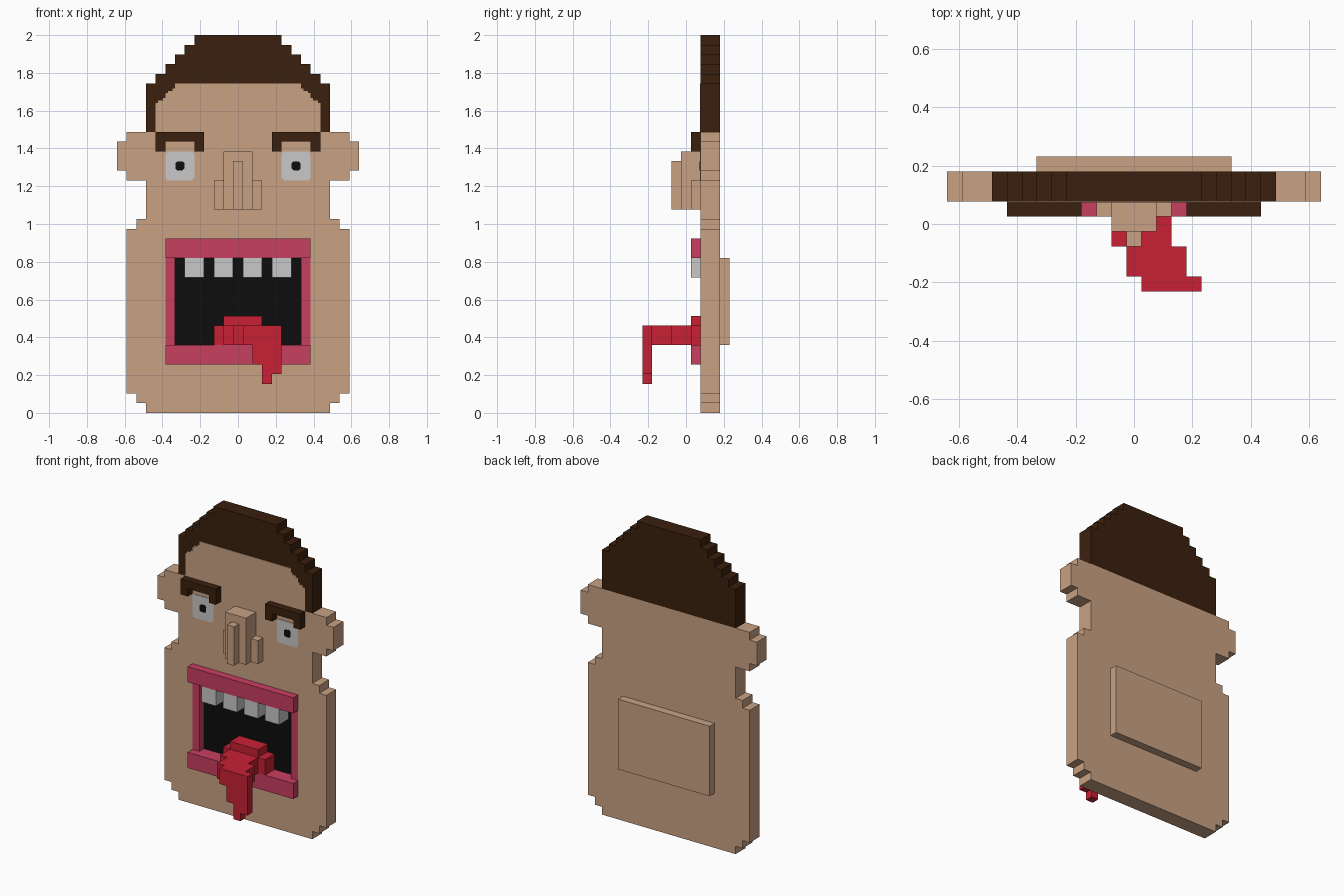
import bpy, bmesh, math

if "Cube" in bpy.data.objects:
    bpy.data.objects.remove(bpy.data.objects["Cube"])

U = 2 / 39            # one block of the grid
FRONT, BACK = 1.5, 3.5  # head slab in y, in blocks


def material(name, r, g, b):
    m = bpy.data.materials.new(name)
    m.diffuse_color = (r, g, b, 1)
    m.use_nodes = True
    m.node_tree.nodes["Principled BSDF"].inputs["Base Color"].default_value = m.diffuse_color
    return m


SKIN = material("skin", 0.584, 0.361, 0.231)
HAIR = material("dark brown hair", 0.042, 0.0144, 0.004)
LIP = material("pink lips", 0.578, 0.05, 0.117)
RED = material("red tongue", 0.578, 0.0144, 0.034)
WHITE = material("off white", 0.578, 0.578, 0.578)
BLACK = material("black", 0.004, 0.004, 0.004)


def finish(name, bm, mat):
    bmesh.ops.recalc_face_normals(bm, faces=bm.faces[:])
    bmesh.ops.scale(bm, vec=(U, U, U), verts=bm.verts[:])
    me = bpy.data.meshes.new(name)
    bm.to_mesh(me)
    bm.free()
    ob = bpy.data.objects.new(name, me)
    bpy.context.collection.objects.link(ob)
    me.materials.append(mat)
    return ob


def blocks(name, mat, boxes, mirror=False):
    """Object from boxes (x0, x1, y0, y1, z0, z1) in block units."""
    bm = bmesh.new()
    if mirror:
        boxes = boxes + [(-b[1], -b[0], *b[2:]) for b in boxes]
    for x0, x1, y0, y1, z0, z1 in boxes:
        vs = bmesh.ops.create_cube(bm, size=1)["verts"]
        for v in vs:
            v.co.x = x1 if v.co.x > 0 else x0
            v.co.y = y1 if v.co.y > 0 else y0
            v.co.z = z1 if v.co.z > 0 else z0
    return finish(name, bm, mat)


def extruded(name, mat, outlines, y0, y1):
    """Object from (x, z) outlines extruded from y0 to y1."""
    bm = bmesh.new()
    for pts in outlines:
        f = bm.faces.new([bm.verts.new((x, y0, z)) for x, z in pts])
        ext = bmesh.ops.extrude_face_region(bm, geom=[f])["geom"]
        for g in ext:
            if isinstance(g, bmesh.types.BMVert):
                g.co.y = y1
    return finish(name, bm, mat)


def stepped(z0, steps):
    """Symmetric outline from (half width, top z) steps."""
    side, z = [], z0
    for w, top in steps:
        side += [(w, z), (w, top)]
        z = top
    return side + [(-x, z) for x, z in reversed(side)]


def chamfered(cx, cz, h, c):
    """Square of half size h with corners cut by c."""
    k = h - c
    return [(cx + x, cz + z) for x, z in
            [(k, -h), (h, -k), (h, k), (k, h), (-k, h), (-h, k), (-h, -k), (-k, -h)]]


# Head slab with ears, and the mouth hollow cut into its front
head = extruded("head", SKIN, [stepped(0, [
    (9.5, 1), (10.5, 2), (11.5, 19), (10.5, 20), (9.5, 24),
    (11.5, 25), (12.5, 28), (11.5, 29)])], FRONT, BACK)
cutter = blocks("mouth_cutter", BLACK, [(-7.5, 7.5, 0, 2.5, 5, 18)])
cutter.hide_render = True
cut = head.modifiers.new("mouth", "BOOLEAN")
cut.operation = "DIFFERENCE"
cut.solver = "EXACT"
cut.object = cutter
bpy.context.view_layer.objects.active = head
bpy.ops.object.modifier_apply(modifier=cut.name)
bpy.data.objects.remove(cutter)

blocks("head_back_plate", SKIN, [(-6.5, 6.5, BACK, 4.5, 7, 16)])

# Hair and the forehead showing in front of it
extruded("hair", HAIR, [stepped(29, [
    (9.5, 34), (8.5, 35), (7.5, 36), (6.5, 37), (5.5, 38), (4.5, 39)])], FRONT, BACK)
extruded("forehead", SKIN, [stepped(29, [
    (8.5, 32), (8.25, 32.25), (7.75, 32.5), (7.5, 33), (7.25, 33.25),
    (6.75, 33.5), (6.5, 34)])], FRONT - 0.06, FRONT)

# Eyebrows, eyes and pupils
blocks("eyebrows", HAIR, [(3.5, 8.5, 0.5, FRONT, 28, 29),
                          (3.5, 4.5, 0.5, FRONT, 27, 28),
                          (7.5, 8.5, 0.5, FRONT, 27, 28)], mirror=True)
extruded("eyes", WHITE, [chamfered(s * 6, 25.5, 1.5, 0.25) for s in (-1, 1)],
         FRONT - 0.06, FRONT)
extruded("pupils", BLACK, [chamfered(s * 6, 25.5, 0.47, 0.2) for s in (-1, 1)],
         FRONT - 0.11, FRONT)

# Nose with ridge and nostrils
blocks("nose", SKIN, [(-1.5, 1.5, -0.5, FRONT, 21, 27),
                      (-0.5, 0.5, -1.5, -0.5, 21, 26),
                      (1.5, 2.5, 0.5, FRONT, 21, 24),
                      (-2.5, -1.5, 0.5, FRONT, 21, 24)])

# Mouth: lips, dark inside, teeth
blocks("lips", LIP, [(-7.5, 7.5, 0.5, 2.5, 16, 18), (-7.5, 7.5, 0.5, 2.5, 5, 7),
                     (6.5, 7.5, FRONT, 2.5, 7, 16), (-7.5, -6.5, FRONT, 2.5, 7, 16)])
blocks("mouth_inside", BLACK, [(-6.5, 6.5, 2.4, 2.5, 7, 16)])
blocks("teeth", WHITE, [(x, x + 2, 0.5, 2.4, 14, 16) for x in (0.5, 3.5)], mirror=True)

# Tongue bending sideways out of the mouth and hanging down
blocks("tongue", RED, [(-2.5, 3.5, 0.5, 2.4, 7, 9), (-1.5, 2.5, 0.5, 2.4, 9, 10),
                       (-1.5, 2.5, -1.5, 0.5, 7, 9), (-0.5, 3.5, -3.5, -1.5, 7, 9),
                       (0.5, 4.5, -4.5, -3.5, 7, 9), (1.5, 4.5, -4.5, -3.5, 5, 7),
                       (2.5, 4.5, -4.5, -3.5, 4, 5), (2.5, 3.5, -4.5, -3.5, 3, 4)])
